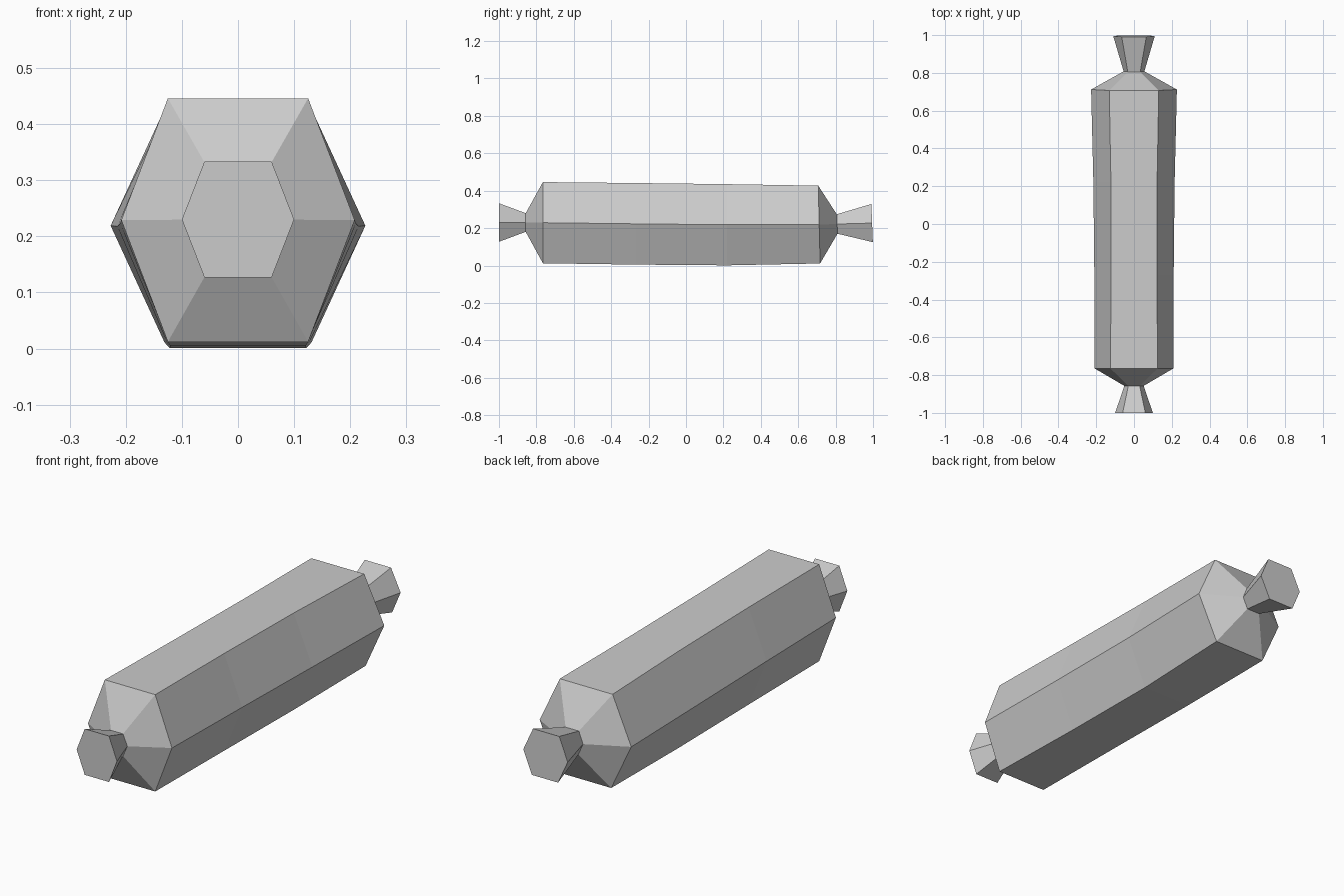
import bpy
import bmesh

cube = bpy.data.objects.get("Cube")
if cube:
    bpy.data.objects.remove(cube, do_unlink=True)

grey = bpy.data.materials.new("light_grey")
grey.use_nodes = True
colour = (0.6, 0.6, 0.6, 1)
grey.diffuse_color = colour
grey.node_tree.nodes["Principled BSDF"].inputs["Base Color"].default_value = colour

# Hexagonal sections: y, lean, centre z, half width, flat half width, half height
sections = [
    (-1.0, 0, 0.23, 0.1, 0.06, 0.103),
    (-0.857, 0, 0.23, 0.051, 0.03, 0.05),
    (-0.765, 0, 0.229, 0.208, 0.125, 0.217),
    (-0.27, 0, 0.223, 0.21, 0.121, 0.218),
    (0.22, 0, 0.218, 0.215, 0.122, 0.217),
    (0.712, 0.005, 0.219, 0.227, 0.131, 0.208),
    (0.808, 0.002, 0.222, 0.055, 0.033, 0.052),
    (0.995, 0.004, 0.227, 0.11, 0.065, 0.102),
]


def hexagon(bm, y, lean, z, width, flat, height):
    outline = [(1, 0), (0, 1), (0, 1), (-1, 0), (0, -1), (0, -1)]
    xs = [width, flat, -flat, -width, -flat, flat]
    return [bm.verts.new((x, y - lean * up, z + height * up))
            for x, (_, up) in zip(xs, outline)]


# Loft the wrapped body with its two flared twist ends
bm = bmesh.new()
rings = [hexagon(bm, *section) for section in sections]
for near, far in zip(rings, rings[1:]):
    for i in range(6):
        j = (i + 1) % 6
        bm.faces.new((near[i], near[j], far[j], far[i]))
bm.faces.new(rings[0])
bm.faces.new(rings[-1])
bmesh.ops.recalc_face_normals(bm, faces=bm.faces)

mesh = bpy.data.meshes.new("hexagonal_roll")
bm.to_mesh(mesh)
bm.free()
mesh.materials.append(grey)
roll = bpy.data.objects.new("hexagonal_roll", mesh)
bpy.context.collection.objects.link(roll)
